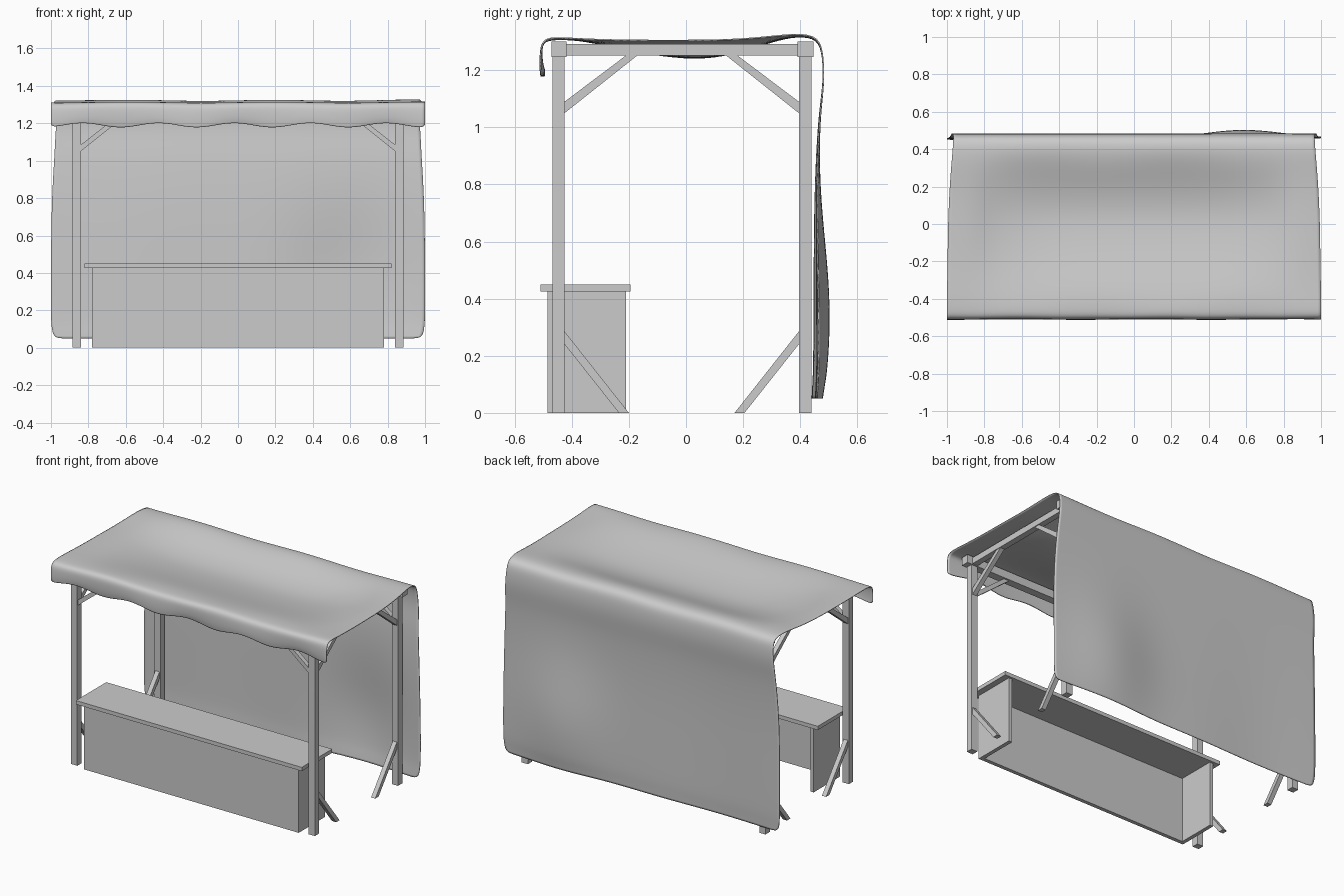
import bpy, bmesh
from math import sin, cos, exp, pi
from mathutils import Vector

if "Cube" in bpy.data.objects:
    bpy.data.objects.remove(bpy.data.objects["Cube"])


def make(name, verts, faces):
    me = bpy.data.meshes.new(name)
    me.from_pydata(verts, [], faces)
    bm = bmesh.new()
    bm.from_mesh(me)
    bmesh.ops.recalc_face_normals(bm, faces=bm.faces)
    bm.to_mesh(me)
    bm.free()
    ob = bpy.data.objects.new(name, me)
    bpy.context.collection.objects.link(ob)
    return ob


def mirror_x(ob):
    ob.modifiers.new("Mirror", 'MIRROR').use_mirror_merge = False


def prism(name, pts, place):
    """Extrude a 2D outline; place(u, v, side) gives the 3D point."""
    n = len(pts)
    verts = [place(u, v, s) for s in (-1, 1) for u, v in pts]
    faces = [tuple(range(n)), tuple(range(n, 2 * n))]
    faces += [(i, (i + 1) % n, n + (i + 1) % n, n + i) for i in range(n)]
    return make(name, verts, faces)


def box(name, x, y, z):
    outline = [(x[0], y[0]), (x[1], y[0]), (x[1], y[1]), (x[0], y[1])]
    return prism(name, outline, lambda u, v, s: (u, v, z[0] if s < 0 else z[1]))


# Frame: posts, long beams, side beams and braces, front and back
PX, T = 0.862, 0.015
for label, sgn, y0, y1 in (("front", -1, -0.467, -0.425), ("back", 1, 0.395, 0.44)):
    mirror_x(box(label + "_post", (0.84, 0.885), (y0, y1), (0, 1.25)))
    box(label + "_beam", (-0.92, 0.92), (y0 - 0.004, y1 + 0.006), (1.247, 1.3))
    inner = min(abs(y0), abs(y1))
    yc = (y0 + y1) / 2
    upper = [(inner, 1.05), (inner, 1.09), (inner - 0.215, 1.252), (inner - 0.255, 1.252)]
    lower = [(inner, 0.24), (inner, 0.285), (inner - 0.225, 0), (inner - 0.19, 0)]
    for part, pts in (("_upper_side_brace", upper), ("_lower_side_brace", lower)):
        mirror_x(prism(label + part, pts, lambda u, v, s: (PX + s * T, sgn * u, v)))
    cross = [(0.84, 1.05), (0.84, 1.085), (0.63, 1.25), (0.59, 1.25)]
    mirror_x(prism(label + "_cross_brace", cross, lambda u, v, s: (u, yc + s * T, v)))
mirror_x(box("side_beam", (0.842, 0.882), (-0.42, 0.396), (1.252, 1.292)))

# Counter: open at the back and underneath
box("counter_top", (-0.82, 0.82), (-0.51, -0.195), (0.425, 0.45))
box("counter_front", (-0.78, 0.78), (-0.485, -0.46), (0, 0.425))
mirror_x(box("counter_side", (0.755, 0.78), (-0.46, -0.21), (0, 0.425)))

# Cloth: profile rows of (y, z, half width), front hem to back hem
rows = [(-0.502, 1.19, 1.0), (-0.507, 1.215, 1.0), (-0.508, 1.26, 1.0),
        (-0.503, 1.305, 1.0), (-0.46, 1.312, 1.0), (-0.38, 1.31, 1.0),
        (-0.28, 1.306, 0.998), (-0.15, 1.304, 0.996), (0, 1.304, 0.994),
        (0.1, 1.305, 0.99), (0.2, 1.309, 0.985), (0.3, 1.318, 0.978),
        (0.39, 1.325, 0.97), (0.465, 1.315, 0.965), (0.48, 1.25, 0.967),
        (0.483, 1.16, 0.975), (0.468, 1.05, 0.98), (0.46, 0.92, 0.988),
        (0.455, 0.78, 0.995), (0.453, 0.62, 0.998), (0.453, 0.46, 1.0),
        (0.453, 0.3, 1.0), (0.453, 0.15, 1.0), (0.45, 0.1, 0.995), (0.448, 0.05, 0.985)]
NX = 28
verts = []
for i, (y, z, w) in enumerate(rows):
    for j in range(NX + 1):
        t = 2 * j / NX - 1
        # Wavy front hem
        if i < 3:
            k = (3 - i) / 3
            dy, dz = 0.006 * k * sin(9 * t + 1), 0.014 * k * cos(15.5 * t + 0.3)
        # Sagging roof
        elif 4 < i < 12:
            f = (y + 0.42) / 0.8
            dy, dz = 0, -0.064 * max(0, 1 - (abs(t) / 0.88) ** 4) * sin(pi * f ** 1.2) ** 1.3
        # Billowing back
        elif z < 1.2:
            dy = 0.054 * exp(-((t - 0.57) / 0.3) ** 2 - ((z - 0.33) / 0.4) ** 2)
            dy += 0.006 * sin(6 * t + 2) * (1 - z / 1.2)
            dz = 0
        else:
            dy, dz = 0, 0.003 * sin(8 * t)
        verts.append(Vector((t * w, y + dy, z + dz)))
R = NX + 1
faces = [(i * R + j, i * R + j + 1, (i + 1) * R + j + 1, (i + 1) * R + j)
         for i in range(len(rows) - 1) for j in range(NX)]
cloth = make("cloth_cover", verts, faces)
sub = cloth.modifiers.new("Smooth", 'SUBSURF')
sub.levels = sub.render_levels = 2
solid = cloth.modifiers.new("Thickness", 'SOLIDIFY')
solid.thickness, solid.offset = 0.005, 0
cloth.data.shade_smooth()
